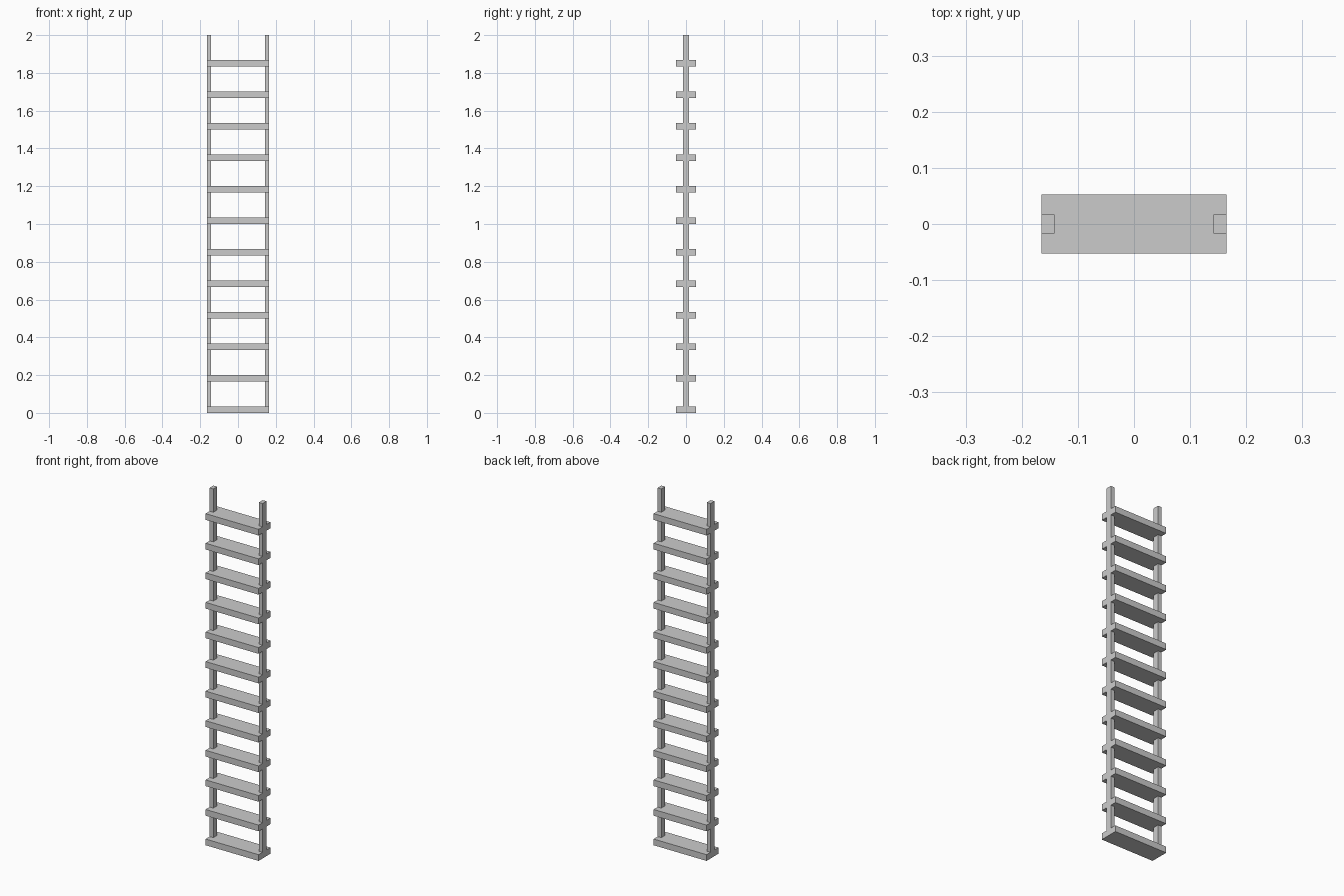
import bpy

if "Cube" in bpy.data.objects:
    bpy.data.objects.remove(bpy.data.objects["Cube"])

HALF_W, HALF_D = 0.165, 0.0527   # tread half width and half depth
TREAD_H = 0.035
RAIL_W, RAIL_D = 0.023, 0.034
COUNT, HEIGHT = 12, 2.0


def box(name, lo, hi):
    """Flat-shaded box between two opposite corners."""
    bpy.ops.mesh.primitive_cube_add(size=1)
    ob = bpy.context.object
    ob.name = name
    for v in ob.data.vertices:
        v.co = [a + (c + 0.5) * (b - a) for a, b, c in zip(lo, hi, v.co)]
    return ob


# Two upright rails, flush with the tread ends
for side, x in (("left", -HALF_W), ("right", HALF_W - RAIL_W)):
    box(f"{side}_rail", (x, -RAIL_D / 2, 0), (x + RAIL_W, RAIL_D / 2, HEIGHT))

# Evenly spaced flat treads, the lowest one on the ground
for i in range(COUNT):
    z = i * HEIGHT / COUNT
    box(f"tread_{i + 1:02d}", (-HALF_W, -HALF_D, z), (HALF_W, HALF_D, z + TREAD_H))
